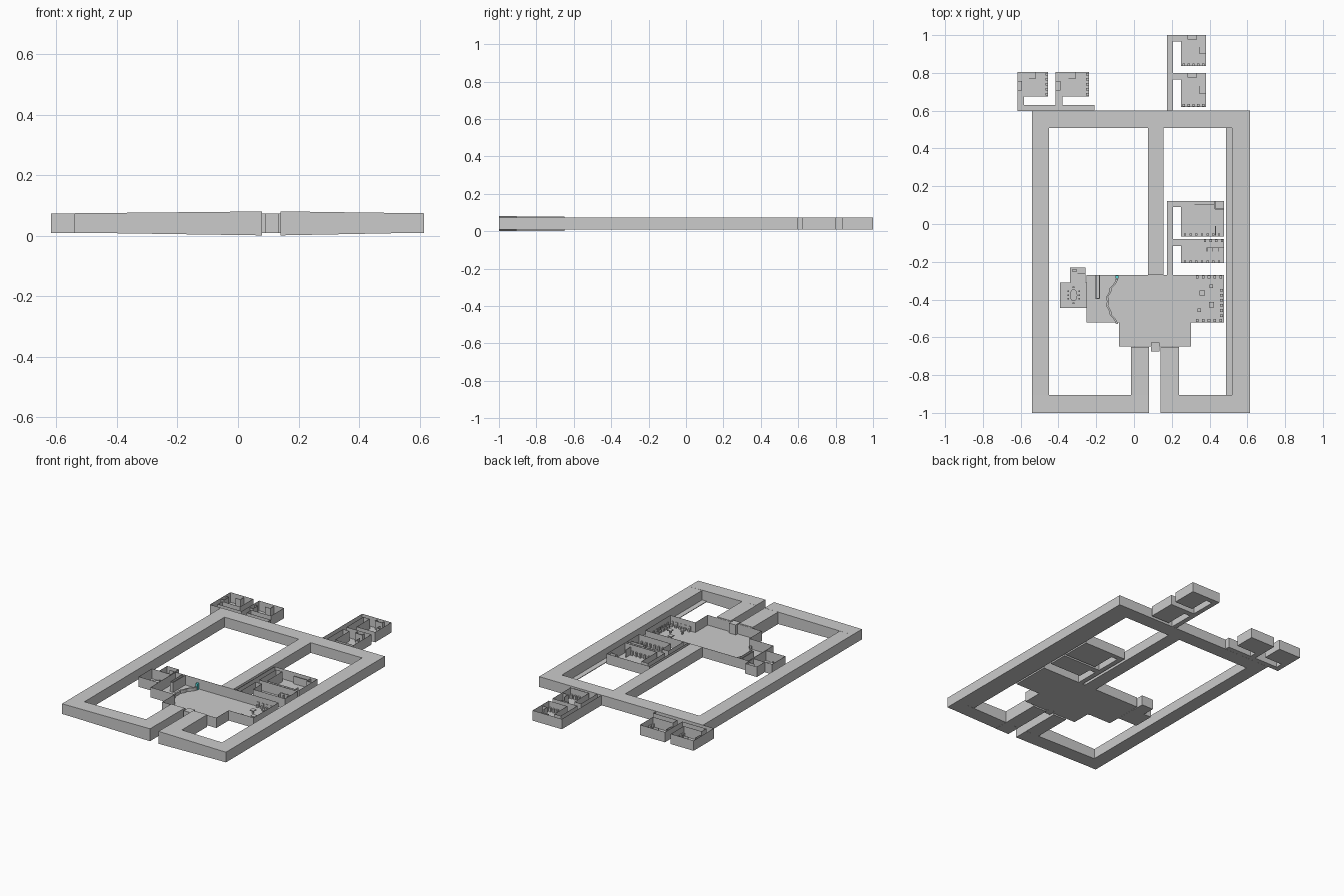
import bpy, bmesh, math

if "Cube" in bpy.data.objects:
    bpy.data.objects.remove(bpy.data.objects["Cube"])

Z0, Z1 = 0.009, 0.074      # floor and top level of the building
F = 0.012                  # top of the room floors


def add_mesh(name, bm):
    bmesh.ops.recalc_face_normals(bm, faces=bm.faces[:])
    me = bpy.data.meshes.new(name)
    bm.to_mesh(me)
    bm.free()
    ob = bpy.data.objects.new(name, me)
    bpy.context.collection.objects.link(ob)
    return ob


def prism(name, pts, z0, z1):
    """Closed solid from a plan outline."""
    bm = bmesh.new()
    f = bm.faces.new([bm.verts.new((x, y, z0)) for x, y in pts])
    r = bmesh.ops.extrude_face_region(bm, geom=[f])
    for v in r['geom']:
        if isinstance(v, bmesh.types.BMVert):
            v.co.z = z1
    if f.is_valid and len(bm.faces) == len(pts) + 1:   # keep the bottom closed
        bm.faces.new([v for v in f.verts])
    return add_mesh(name, bm)


def box(name, x0, x1, y0, y1, z0=Z0, z1=Z1, lo=None, hi=None):
    """Box; lo / hi give different z ranges at the x0 and x1 ends."""
    bm = bmesh.new()
    bmesh.ops.create_cube(bm, size=1)
    lo, hi = lo or (z0, z1), hi or (z0, z1)
    for v in bm.verts:
        zr = hi if v.co.x > 0 else lo
        v.co = (x1 if v.co.x > 0 else x0, y1 if v.co.y > 0 else y0, zr[v.co.z > 0])
    return add_mesh(name, bm)


def tray(name, pts):
    """Open-topped room: thin floor and thin outer walls."""
    bm = bmesh.new()
    f = bm.faces.new([bm.verts.new((x, y, Z0 + .001)) for x, y in pts])
    r = bmesh.ops.extrude_edge_only(bm, edges=f.edges[:])
    for v in r['geom']:
        if isinstance(v, bmesh.types.BMVert):
            v.co.z = Z1
    ob = add_mesh(name, bm)
    m = ob.modifiers.new("thickness", 'SOLIDIFY')
    m.thickness, m.offset = 0.002, 0
    return ob


def rect(x0, x1, y0, y1):
    return [(x0, y0), (x1, y0), (x1, y1), (x0, y1)]


def washroom(name, x0, x1, y0, y1, turned=False, n=5):
    """Row of fixtures on one side, stall and screen walls on the other."""
    w, d = (y1 - y0, x1 - x0) if turned else (x1 - x0, y1 - y0)

    def part(label, u0, u1, v0, v1, h):
        if turned:
            box(name + label, x1 - v1 * d, x1 - v0 * d, y0 + u0 * w, y0 + u1 * w, F, F + h)
        else:
            box(name + label, x0 + u0 * w, x0 + u1 * w, y0 + v0 * d, y0 + v1 * d, F, F + h)

    for i in range(n):
        u = (i + .5) / n
        part("_sink_%d" % i, u - .05, u + .05, .01, .08, .025)
    part("_stall_side_a", .25, .27, .86, .99, .055)
    part("_stall_side_b", .62, .64, .86, .99, .055)
    part("_stall_front", .25, .64, .86, .875, .055)
    part("_screen", .72, .74, .4, .62, .055)
    part("_screen_return", .72, .99, .4, .415, .055)


# Closed corridors
box("west_corridor", -.54, -.45, -1, .6)
box("north_corridor", -.54, .615, .507, .6)
box("east_corridor", .52, .615, -1, .6)
box("middle_corridor", .073, .157, -.27, .52)
box("east_strip_floor", .487, .522, -.905, .51, Z0, Z0 + .004)
big, small = (.001, .08), (.01, .074)
box("south_west_corridor", -.54, .08, -1, -.905, lo=small, hi=big)
box("south_east_corridor", .14, .615, -1, -.905, lo=big, hi=small)
box("entrance_corridor_left", -.015, .08, -1, -.65, .002, .079)
box("entrance_corridor_right", .14, .238, -1, -.65, .002, .079)
box("entrance_booth", .09, .135, -.675, -.628)

# Main hall
tray("main_hall", [(-.25, -.27), (-.25, -.522), (-.08, -.522), (-.08, -.647), (.3, -.647),
                   (.3, -.522), (.475, -.522), (.475, -.27)])

# West meeting room and its side room
tray("meeting_room", rect(-.39, -.252, -.443, -.31))
tray("side_room", rect(-.338, -.257, -.312, -.23))
box("side_room_wall", -.3, -.257, -.262, -.259, F, .07)
box("side_room_desk", -.325, -.305, -.255, -.238, F, .035)
tab = [(-.32 + .02 * math.cos(a * math.pi / 8), -.377 + .032 * math.sin(a * math.pi / 8))
       for a in range(16)]
prism("meeting_table", tab, .024, .03)
box("meeting_table_base", -.327, -.313, -.392, -.362, F, .025)
for i in range(3):
    for s in (-1, 1):
        cx, cy = -.32 + s * .029, -.377 + (i - 1) * .02
        box("meeting_chair", cx - .004, cx + .004, cy - .004, cy + .004, F, .028)
for s in (-1, 1):
    box("meeting_chair_end", -.325, -.315, -.377 + s * .042 - .004, -.377 + s * .042 + .004, F, .028)

# Scalloped counter at the west end of the hall
outer, inner = [], []
for i in range(49):
    t = i / 48
    y = -.29 - .24 * t
    x = -.085 - .055 * math.sin(math.pi * t)
    bump = .007 * abs(math.sin(5 * math.pi * t))
    outer.append((x + bump, y))
    inner.append((x + bump - .011, y))
prism("scalloped_counter", outer + inner[::-1], F, F + .02)
box("tall_partition_a", -.203, -.199, -.395, -.272, F, Z1)
box("tall_partition_b", -.184, -.18, -.395, -.272, F, Z1)
box("tall_partition_end", -.203, -.18, -.397, -.393, F, Z1)
sign = box("blue_panel", -.097, -.083, -.288, -.272, F, .05)
mat = bpy.data.materials.new("cyan")
mat.diffuse_color = (.1, .7, .7, 1)
mat.use_nodes = True
mat.node_tree.nodes["Principled BSDF"].inputs["Base Color"].default_value = mat.diffuse_color
sign.data.materials.append(mat)

# Seating at the east end of the hall
for i in range(6):
    y = -.35 - i * .027
    box("east_seat", .456, .472, y - .007, y + .007, F, F + .014)
    box("east_seat_back", .469, .472, y - .007, y + .007, F, F + .03)
for i in range(5):
    x = .335 + i * .031
    for y0, y1, yb in ((-.519, -.503, -.519), (-.289, -.273, -.276)):
        box("row_seat", x - .007, x + .007, y0, y1, F, F + .014)
        box("row_seat_back", x - .007, x + .007, yb, yb + .003, F, F + .03)
for x, y, r in ((.41, -.33, .009), (.362, -.365, .014), (.41, -.428, .014), (.346, -.457, .009)):
    box("lounge_table_top", x - r, x + r, y - r, y + r, F + .018, F + .023)
    box("lounge_table_leg", x - .004, x + .004, y - .004, y + .004, F, F + .019)

# Middle-east suite: passage and two rooms
tray("middle_suite", [(.175, -.27), (.205, -.27), (.205, -.115), (.25, -.115), (.25, -.205),
                      (.475, -.205), (.475, -.08), (.205, -.08), (.205, .09), (.25, .09),
                      (.25, -.065), (.475, -.065), (.475, .12), (.175, .12)])
for i in range(7):
    x = .27 + i * .03
    box("upper_room_seat", x - .006, x + .006, -.062, -.05, F, F + .025)
    if i < 4:
        box("lower_room_seat_a", x + .1, x + .112, -.094, -.083, F, F + .025)
    box("lower_room_seat_b", x - .006, x + .006, -.203, -.192, F, F + .025)
box("upper_room_shelf", .32, .43, .1, .104, F, .06)
box("upper_room_closet_side", .427, .431, .08, .118, F, .065)
box("upper_room_closet_front", .43, .473, .078, .082, F, .065)
box("upper_room_screen", .43, .434, -.06, -.01, F, .06)
box("lower_room_screen", .385, .473, -.128, -.124, F, .06)
for x in (.385, .415, .445):
    box("lower_room_divider", x, x + .003, -.145, -.124, F, .055)

# North suite: passage and two washrooms
tray("north_suite", [(.175, .6), (.205, .6), (.205, .765), (.25, .765), (.25, .62), (.38, .62),
                     (.38, .8), (.205, .8), (.205, .968), (.25, .968), (.25, .838), (.38, .838),
                     (.38, 1), (.175, 1)])
washroom("north_upper", .25, .38, .838, .999)
washroom("north_lower", .25, .38, .62, .8)

# North-west suite: passage and two washrooms
tray("north_west_suite", [(-.617, .6), (-.21, .6), (-.21, .63), (-.38, .63), (-.38, .675),
                          (-.24, .675), (-.24, .805), (-.415, .805), (-.415, .63), (-.583, .63),
                          (-.583, .675), (-.457, .675), (-.457, .805), (-.617, .805)])
washroom("north_west_left", -.616, -.457, .675, .805, True)
washroom("north_west_right", -.414, -.24, .675, .805, True)
